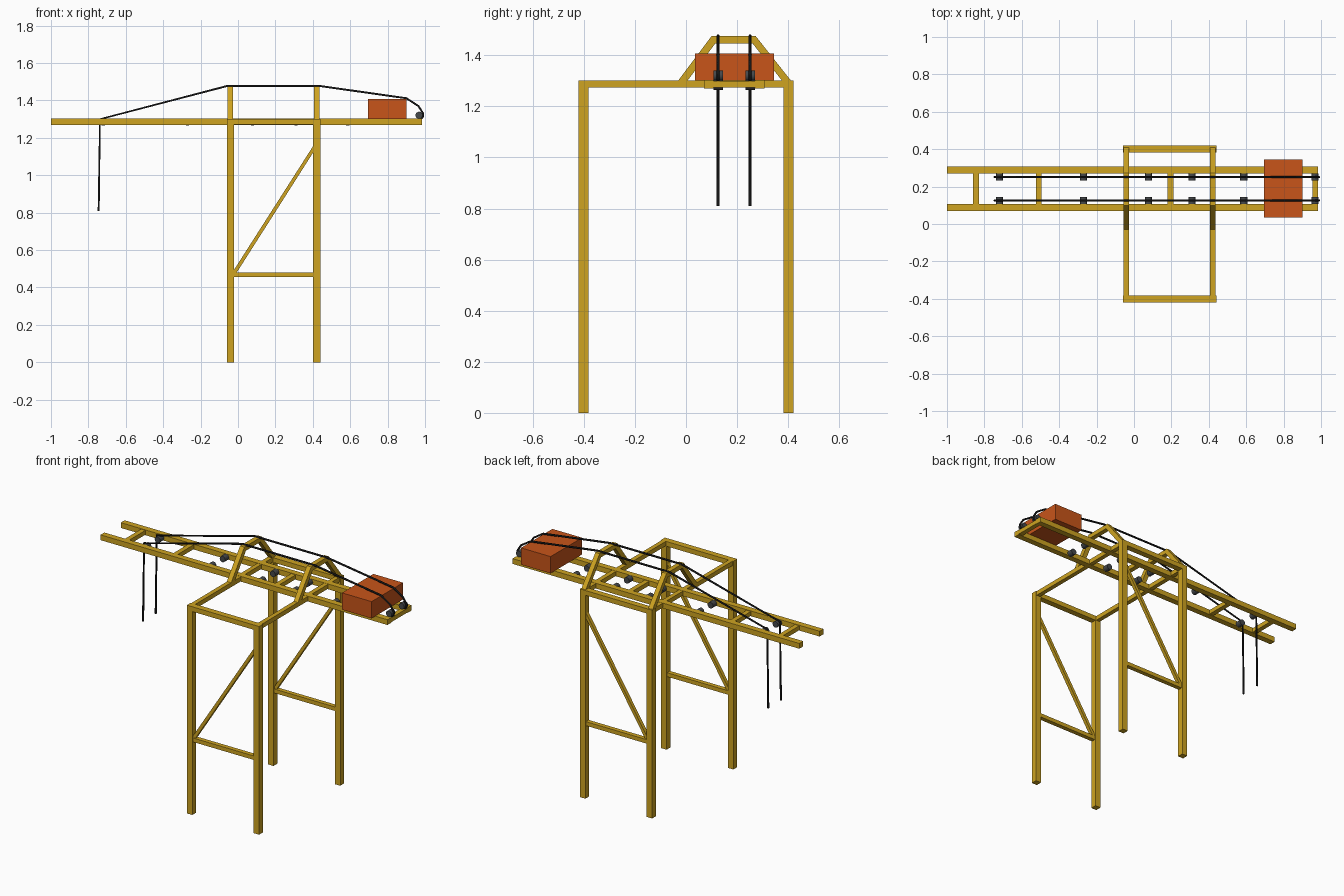
import bpy, bmesh, math
from mathutils import Vector, Matrix

if "Cube" in bpy.data.objects:
    bpy.data.objects.remove(bpy.data.objects["Cube"])


def material(name, rgb):
    m = bpy.data.materials.new(name)
    m.diffuse_color = (*rgb, 1)
    m.use_nodes = True
    m.node_tree.nodes["Principled BSDF"].inputs["Base Color"].default_value = m.diffuse_color
    return m


YELLOW = material("yellow_steel", (0.62, 0.37, 0.015))
ORANGE = material("orange_paint", (0.58, 0.09, 0.01))
BLACK = material("black_rope", (0.008, 0.008, 0.008))
GREY = material("dark_grey", (0.06, 0.065, 0.07))


def finish(name, bm, mat):
    mesh = bpy.data.meshes.new(name)
    bm.to_mesh(mesh)
    bm.free()
    mesh.materials.append(mat)
    ob = bpy.data.objects.new(name, mesh)
    bpy.context.collection.objects.link(ob)
    return ob


def box(name, x, y, z, mat=YELLOW):
    bm = bmesh.new()
    bmesh.ops.create_cube(bm, size=1)
    for v in bm.verts:
        v.co = [(lo + hi) / 2 + c * (hi - lo) for c, (lo, hi) in zip(v.co, (x, y, z))]
    return finish(name, bm, mat)


def prism(name, outline, axis, centre, depth):
    """Extrude a flat outline along x (points are y,z) or y (points are x,z)."""
    bm = bmesh.new()
    lo, hi = centre - depth / 2, centre + depth / 2
    place = (lambda a, b, d: (d, a, b)) if axis == "x" else (lambda a, b, d: (a, d, b))
    face = bm.faces.new([bm.verts.new(place(a, b, lo)) for a, b in outline])
    new = bmesh.ops.extrude_face_region(bm, geom=[face])["geom"]
    shift = Vector(place(0, 0, hi - lo))
    bmesh.ops.translate(bm, vec=shift, verts=[v for v in new if isinstance(v, bmesh.types.BMVert)])
    bmesh.ops.recalc_face_normals(bm, faces=bm.faces)
    return finish(name, bm, YELLOW)


def roller(name, x, y, z):
    bm = bmesh.new()
    bmesh.ops.create_cone(bm, cap_ends=True, segments=16, radius1=0.019, radius2=0.019, depth=0.038,
                          matrix=Matrix.Translation((x, y, z)) @ Matrix.Rotation(math.pi / 2, 4, "X"))
    return finish(name, bm, GREY)


# Portal frame: legs, top beams and side bracing
W, D = (-0.06, 0.44), 0.42
leg_x = [(-0.06, -0.022), (0.402, 0.44)]
for side, y in (("front", (-D, -0.382)), ("back", (0.382, D))):
    for tag, x in zip(("left", "right"), leg_x):
        box(f"{side}_{tag}_leg", x, y, (0, 1.272))
    box(f"{side}_top_beam", W, y, (1.272, 1.302))
    mid = sum(y) / 2
    box(f"{side}_side_rail", (-0.022, 0.402), (mid - 0.014, mid + 0.014), (0.455, 0.48))
    prism(f"{side}_diagonal_brace",
          [(-0.024, 0.475), (-0.01, 0.475), (0.404, 1.125), (0.404, 1.16), (-0.024, 0.49)], "y", mid, 0.022)

# Cross beams and trapezoid rope towers above them
tower = [(-0.03, 1.302), (0.1, 1.475), (0.273, 1.475), (0.41, 1.302),
         (0.375, 1.302), (0.26, 1.447), (0.115, 1.447), (0.007, 1.302)]
for tag, (x0, x1) in zip(("left", "right"), leg_x):
    c = (x0 + x1) / 2
    box(f"{tag}_cross_beam", (c - 0.014, c + 0.014), (-0.382, 0.382), (1.274, 1.302))
    prism(f"{tag}_rope_tower", tower, "x", c, 0.03)

# Boom: two long rails with rungs
for tag, y in (("front", (0.07, 0.108)), ("back", (0.27, 0.308))):
    box(f"boom_{tag}_rail", (-1, 0.985), y, (1.27, 1.303))
for i, x in enumerate((-0.845, -0.51, 0.195, 0.97)):
    box(f"boom_rung_{i + 1}", (x - 0.015, x + 0.015), (0.108, 0.27), (1.273, 1.3))

# Winch housing
box("winch_housing", (0.695, 0.9), (0.035, 0.345), (1.302, 1.407), ORANGE)

# Rollers and ropes
path = [(-0.745, 0.81), (-0.738, 1.3), (-0.06, 1.477), (0.44, 1.477), (0.9, 1.412),
        (0.965, 1.37), (0.99, 1.33), (0.988, 1.31), (0.975, 1.3)]
for tag, y in (("front", 0.126), ("back", 0.251)):
    for i, x in enumerate((-0.72, -0.27, 0.077, 0.31, 0.587)):
        roller(f"{tag}_roller_{i + 1}", x, y, 1.284)
    roller(f"{tag}_end_roller", 0.968, y, 1.321)
    curve = bpy.data.curves.new(f"{tag}_rope", "CURVE")
    curve.dimensions = "3D"
    curve.bevel_depth = 0.006
    curve.bevel_resolution = 1
    curve.use_fill_caps = True
    spline = curve.splines.new("POLY")
    spline.points.add(len(path) - 1)
    for p, (x, z) in zip(spline.points, path):
        p.co = (x, y, z, 1)
    curve.materials.append(BLACK)
    bpy.context.collection.objects.link(bpy.data.objects.new(f"{tag}_rope", curve))
